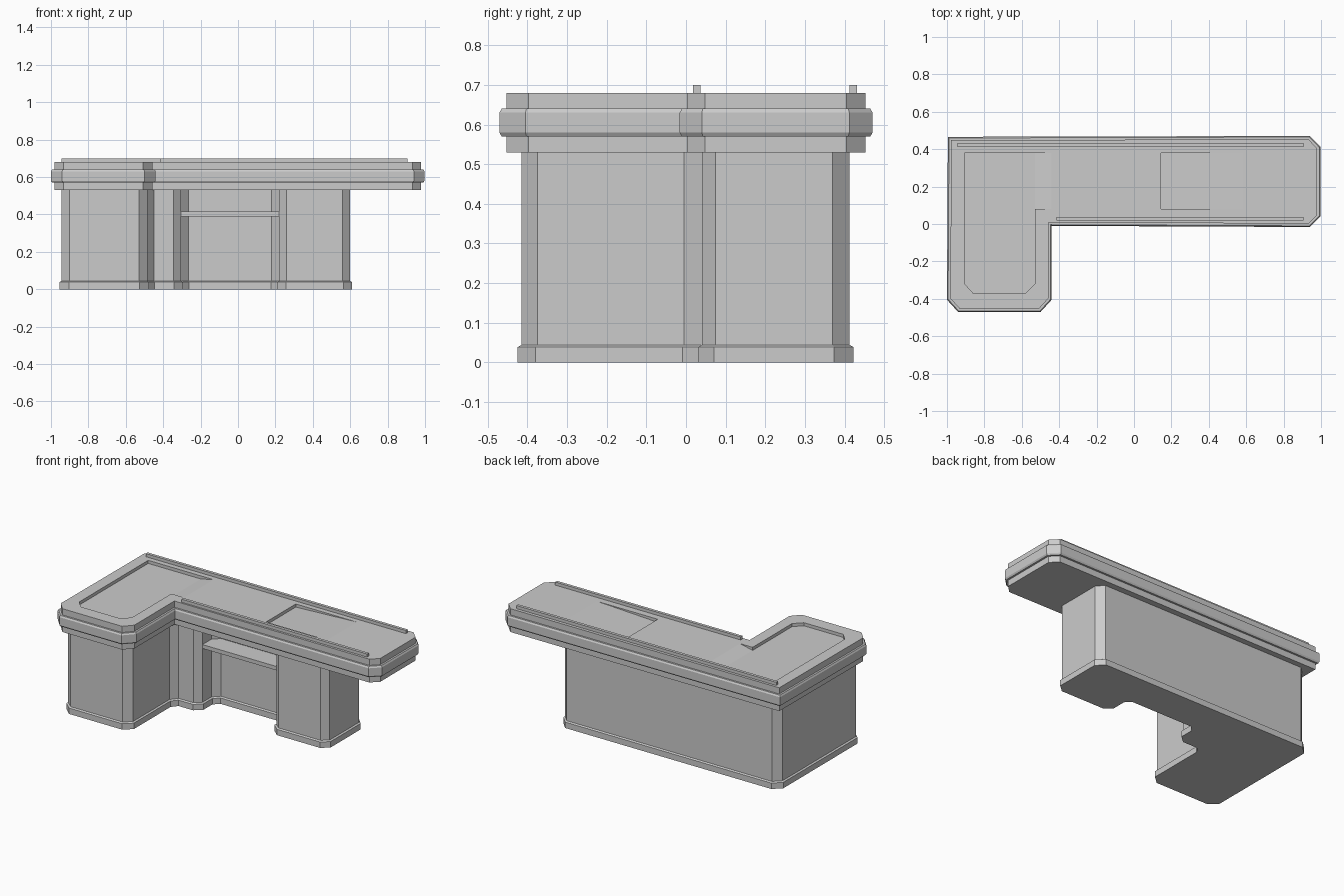
import bpy, bmesh
from mathutils import Vector

if "Cube" in bpy.data.objects:
    bpy.data.objects.remove(bpy.data.objects["Cube"])


def finish(name, bm):
    bmesh.ops.recalc_face_normals(bm, faces=bm.faces)
    me = bpy.data.meshes.new(name)
    bm.to_mesh(me)
    bm.free()
    ob = bpy.data.objects.new(name, me)
    bpy.context.collection.objects.link(ob)
    return ob


def inset(pts, d):
    """Move each edge of a counter-clockwise outline inward by d (mitred)."""
    out = []
    for i, p in enumerate(pts):
        a, b, c = Vector(pts[i - 1]), Vector(p), Vector(pts[(i + 1) % len(pts)])
        e, f = (b - a).normalized(), (c - b).normalized()
        n, m = Vector((-e.y, e.x)), Vector((-f.y, f.x))
        out.append(b + (n + m) * (d / (1 + n.dot(m))))
    return out


def loft(name, pts, levels):
    """Stack inset copies of an outline; levels are (inset, z)."""
    bm = bmesh.new()
    rings = [[bm.verts.new((p[0], p[1], z)) for p in inset(pts, d)] for d, z in levels]
    n = len(pts)
    for lo, hi in zip(rings, rings[1:]):
        for i in range(n):
            j = (i + 1) % n
            bm.faces.new((lo[i], lo[j], hi[j], hi[i]))
    bm.faces.new(rings[0][::-1])
    bm.faces.new(rings[-1])
    return finish(name, bm)


def extrude_y(name, profile, y0, y1):
    """Prism from an (x, z) profile between two y positions."""
    bm = bmesh.new()
    face = bm.faces.new([bm.verts.new((x, y0, z)) for x, z in profile])
    new = bmesh.ops.extrude_face_region(bm, geom=[face])["geom"]
    verts = [g for g in new if isinstance(g, bmesh.types.BMVert)]
    bmesh.ops.translate(bm, verts=verts, vec=(0, y1 - y0, 0))
    return finish(name, bm)


def box(name, x0, x1, y0, y1, z0, z1):
    return extrude_y(name, [(x0, z0), (x1, z0), (x1, z1), (x0, z1)], y0, y1)


def cut(ob, cutter):
    cutter.hide_render = True
    mod = ob.modifiers.new("pocket", 'BOOLEAN')
    mod.operation = 'DIFFERENCE'
    mod.solver = 'EXACT'
    mod.object = cutter
    bpy.context.view_layer.objects.active = ob
    bpy.ops.object.modifier_apply(modifier=mod.name)
    bpy.data.objects.remove(cutter)


# L-shaped counter top with a wide bumper band around the middle
top_outline = [(-0.995, 0.466), (-1.0, -0.405), (-0.94, -0.471), (-0.50, -0.471),
               (-0.44, -0.405), (-0.44, -0.010), (0.94, -0.016), (0.997, 0.040),
               (0.997, 0.412), (0.94, 0.471)]
top = loft("counter_top", top_outline,
           [(0.018, 0.53), (0.018, 0.57), (0.006, 0.57), (0, 0.58),
            (0, 0.63), (0.006, 0.64), (0.018, 0.64), (0.018, 0.68)])

# sunken tray on the leg, ramping up to the work surface
tray = [(-0.905, 0.38), (-0.905, -0.32), (-0.86, -0.37), (-0.58, -0.37),
        (-0.53, -0.32), (-0.53, 0.38)]
cut(top, loft("tray_cutter", tray, [(0, 0.66), (0, 0.72)]))
cut(top, extrude_y("tray_ramp_cutter",
                   [(-0.56, 0.72), (-0.56, 0.66), (-0.53, 0.66), (-0.44, 0.68), (-0.44, 0.72)],
                   0.08, 0.38))

# sloping sunken panel on the long arm
cut(top, extrude_y("panel_cutter",
                   [(0.145, 0.72), (0.145, 0.66), (0.58, 0.68), (0.58, 0.72)], 0.08, 0.38))

# guide rails
box("back_rail", -0.945, 0.905, 0.413, 0.432, 0.675, 0.70)
box("front_rail", -0.415, 0.905, 0.018, 0.037, 0.675, 0.70)

# base cabinet with knee space and chamfered corners
base_outline = [(-0.945, 0.37), (-0.945, -0.375), (-0.90, -0.415), (-0.53, -0.415),
                (-0.485, -0.375), (-0.485, -0.005), (-0.45, 0.04), (-0.345, 0.04),
                (-0.305, 0.075), (-0.305, 0.165), (-0.265, 0.205), (0.18, 0.205),
                (0.22, 0.165), (0.22, 0.075), (0.26, 0.04), (0.56, 0.04),
                (0.60, 0.075), (0.60, 0.37), (0.56, 0.413), (-0.90, 0.413)]
loft("base_cabinet", base_outline, [(0, 0.02), (0, 0.53)])

# plinth
loft("plinth", base_outline, [(-0.01, 0), (-0.01, 0.038), (0, 0.044)])

# shelf in the knee space
box("knee_shelf", -0.305, 0.225, 0.075, 0.21, 0.39, 0.415)
